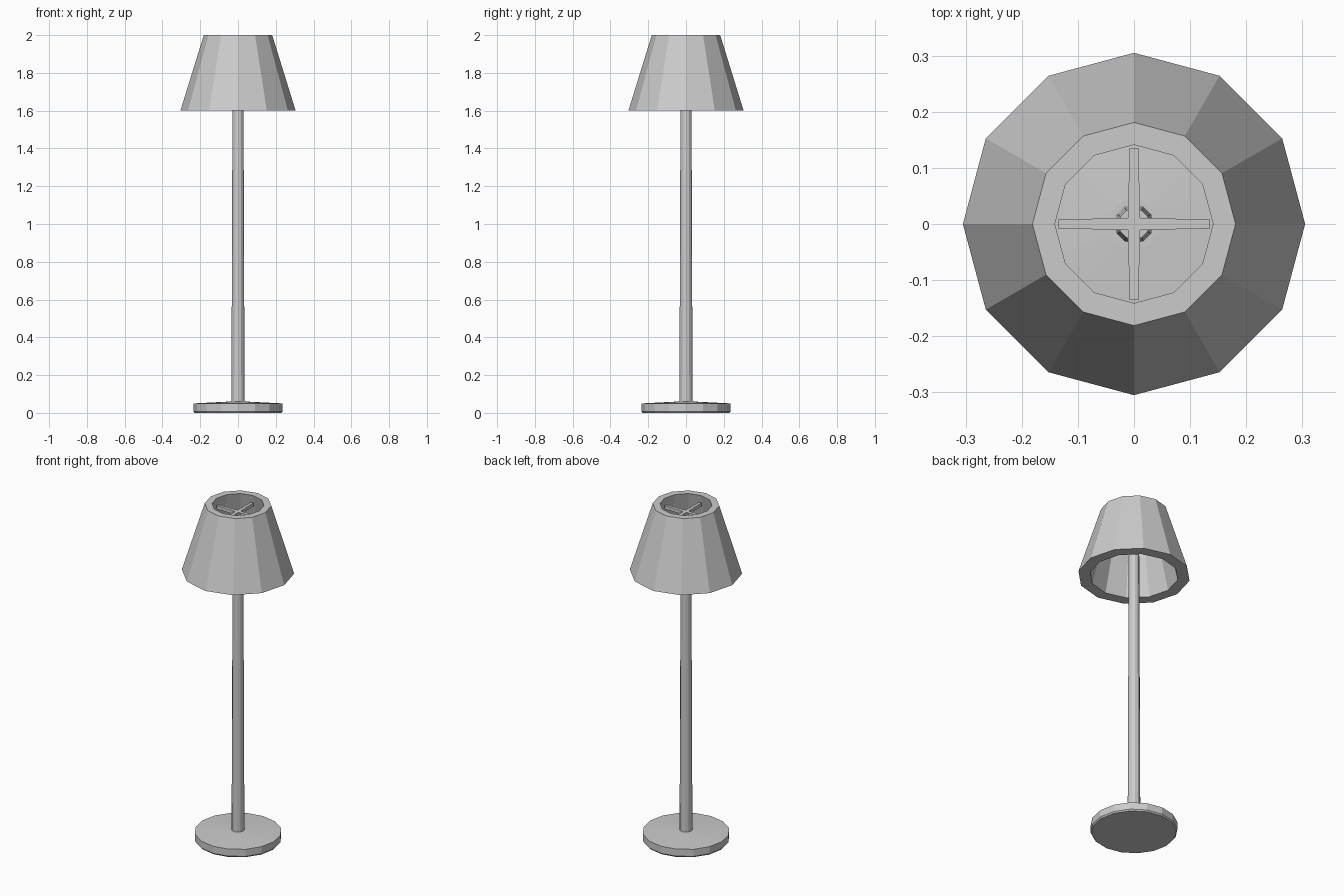
import bpy, bmesh
from math import cos, sin, pi
from mathutils import Matrix

if "Cube" in bpy.data.objects:
    bpy.data.objects.remove(bpy.data.objects["Cube"])

def finish(name, bm):
    bmesh.ops.recalc_face_normals(bm, faces=bm.faces)
    me = bpy.data.meshes.new(name)
    bm.to_mesh(me)
    bm.free()
    ob = bpy.data.objects.new(name, me)
    bpy.context.collection.objects.link(ob)
    return ob

def lathe(name, profile, sides, closed=False):
    """Revolve (radius, z) points; open profiles get flat or pointed caps."""
    bm = bmesh.new()
    rings = [[bm.verts.new((r * cos(2 * pi * i / sides), r * sin(2 * pi * i / sides), z))
              for i in range(sides)] for r, z in profile]
    pairs = list(zip(rings, rings[1:]))
    if closed:
        pairs.append((rings[-1], rings[0]))
    else:
        bm.faces.new(rings[0])
        bm.faces.new(rings[-1])
    for a, b in pairs:
        for i in range(sides):
            j = (i + 1) % sides
            bm.faces.new((a[i], a[j], b[j], b[i]))
    return finish(name, bm)

# Round foot, slightly domed towards the pole
lathe("base", [(0.23, 0), (0.236, 0.008), (0.236, 0.05), (0.045, 0.06)], 16)

# Tapered pole
lathe("pole", [(0.035, 0.04), (0.028, 1.955)], 12)

# Thick-walled open shade
lathe("shade", [(0.305, 1.6), (0.181, 2.0), (0.141, 2.0), (0.24, 1.6)], 12, closed=True)

# Four tapered spokes holding the shade
for k in range(4):
    bm = bmesh.new()
    bmesh.ops.create_cube(bm, size=1)
    for v in bm.verts:
        tip = v.co.x > 0
        v.co.x = 0.135 if tip else 0.0
        v.co.y *= 0.016 if tip else 0.022
        v.co.z = 1.95 + v.co.z * 0.02
    bm.transform(Matrix.Rotation(k * pi / 2, 4, 'Z'))
    finish(f"shade_spoke_{k + 1}", bm)
